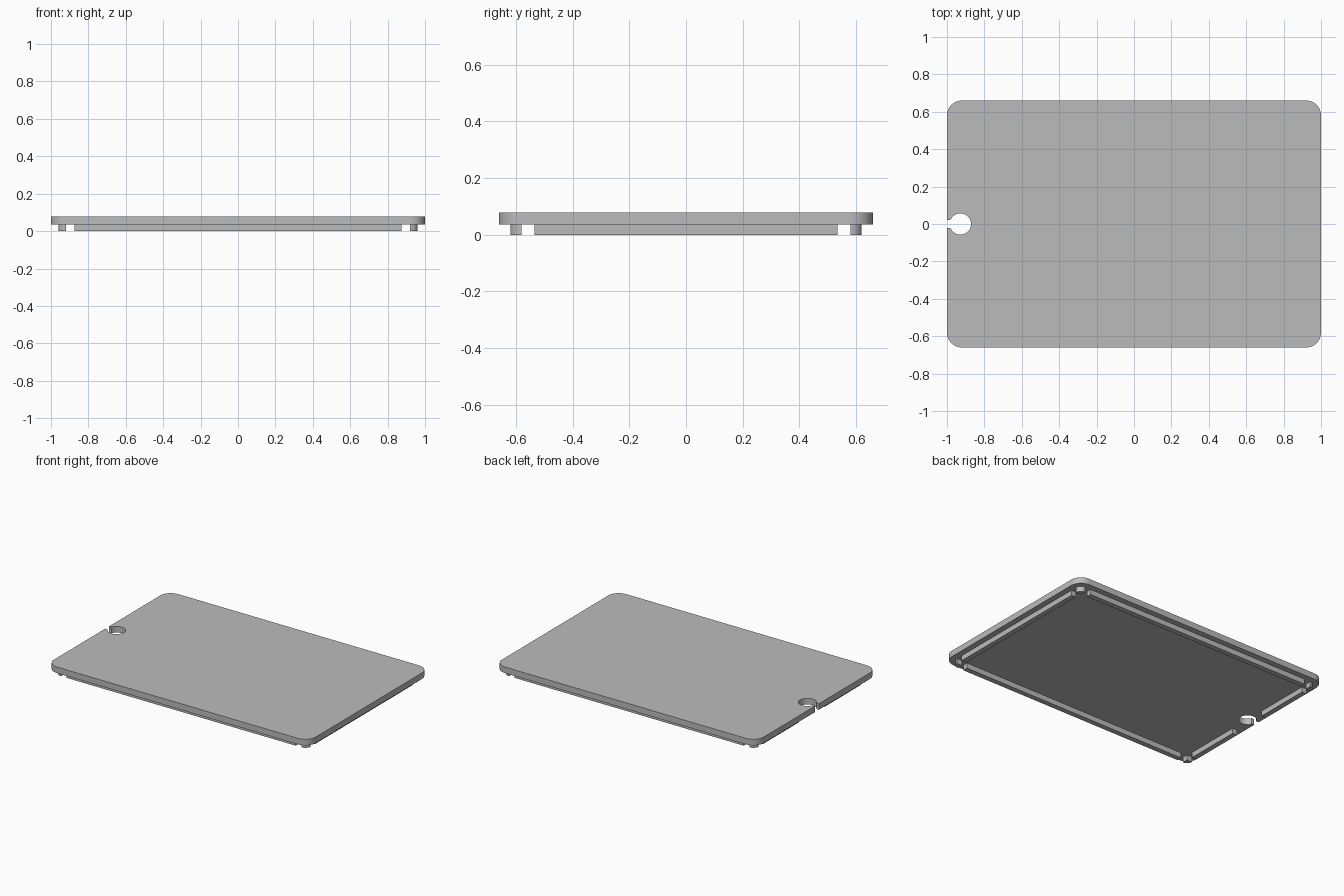
import bpy, bmesh
from math import pi, sin, cos, asin

if "Cube" in bpy.data.objects:
    bpy.data.objects.remove(bpy.data.objects["Cube"])

grey = bpy.data.materials.new("plain grey")
grey.use_nodes = True
grey.diffuse_color = (0.5, 0.5, 0.5, 1)
grey.node_tree.nodes["Principled BSDF"].inputs["Base Color"].default_value = (0.5, 0.5, 0.5, 1)

HALF_X, HALF_Y, TOP = 1.0, 0.66, 0.078     # plate size
STEP = 0.036                               # underside of the plate
INSET, WALL = 0.04, 0.036                  # lip position and thickness
RX, RY = HALF_X - INSET, HALF_Y - INSET    # outer faces of the lip


def arc(cx, cy, r, start, end, steps=12):
    angles = [start + (end - start) * i / steps for i in range(steps + 1)]
    return [(cx + r * cos(a), cy + r * sin(a)) for a in angles]


def prism(name, outline, z0, z1):
    """Extrude a flat outline between two heights."""
    bm = bmesh.new()
    base = bm.faces.new([bm.verts.new((x, y, z0)) for x, y in outline])
    up = bmesh.ops.extrude_face_region(bm, geom=[base], use_keep_orig=True)
    for v in up["geom"]:
        if isinstance(v, bmesh.types.BMVert):
            v.co.z = z1
    bmesh.ops.recalc_face_normals(bm, faces=bm.faces)
    mesh = bpy.data.meshes.new(name)
    bm.to_mesh(mesh)
    bm.free()
    obj = bpy.data.objects.new(name, mesh)
    bpy.context.collection.objects.link(obj)
    mesh.materials.append(grey)
    bpy.ops.object.select_all(action='DESELECT')
    obj.select_set(True)
    bpy.context.view_layer.objects.active = obj
    bpy.ops.object.shade_smooth_by_angle(angle=pi / 6)
    return obj


def rail(name, x0, x1, y0, y1):
    prism(name, [(x0, y0), (x1, y0), (x1, y1), (x0, y1)], 0, STEP)


# Cover plate with rounded corners and a keyhole notch on its -x edge
R = 0.08
outline = []
for i, (sx, sy) in enumerate([(1, 1), (-1, 1), (-1, -1), (1, -1)]):
    outline += arc(sx * (HALF_X - R), sy * (HALF_Y - R), R, i * pi / 2, (i + 1) * pi / 2)
    if i == 1:
        hole_r, slot = 0.057, 0.022
        a = pi - asin(slot / hole_r)
        outline += [(-HALF_X, slot)]
        outline += arc(-0.928, 0, hole_r, a, -a, 32)
        outline += [(-HALF_X, -slot)]
prism("cover_plate", outline, STEP, TOP)

# Locating rails under the long edges and the unbroken short edge
END_X, END_Y, NOTCH_GAP = 0.875, 0.535, 0.14
rail("front_rail", -END_X, END_X, -RY, -RY + WALL)
rail("back_rail", -END_X, END_X, RY - WALL, RY)
rail("left_rail", RX - WALL, RX, -END_Y, END_Y)

# Short rails either side of the notch
rail("right_front_rail", -RX, -RX + WALL, -END_Y, -NOTCH_GAP)
rail("right_back_rail", -RX, -RX + WALL, NOTCH_GAP, END_Y)

# Quarter-round locating lugs at the corners
corners = [("left_back", 1, 1), ("right_back", -1, 1),
           ("right_front", -1, -1), ("left_front", 1, -1)]
for i, (name, sx, sy) in enumerate(corners):
    cx, cy = sx * (RX - INSET), sy * (RY - INSET)
    lug = [(cx, cy)] + arc(cx, cy, INSET, i * pi / 2, (i + 1) * pi / 2, 8)
    prism(name + "_lug", lug, 0, STEP)
